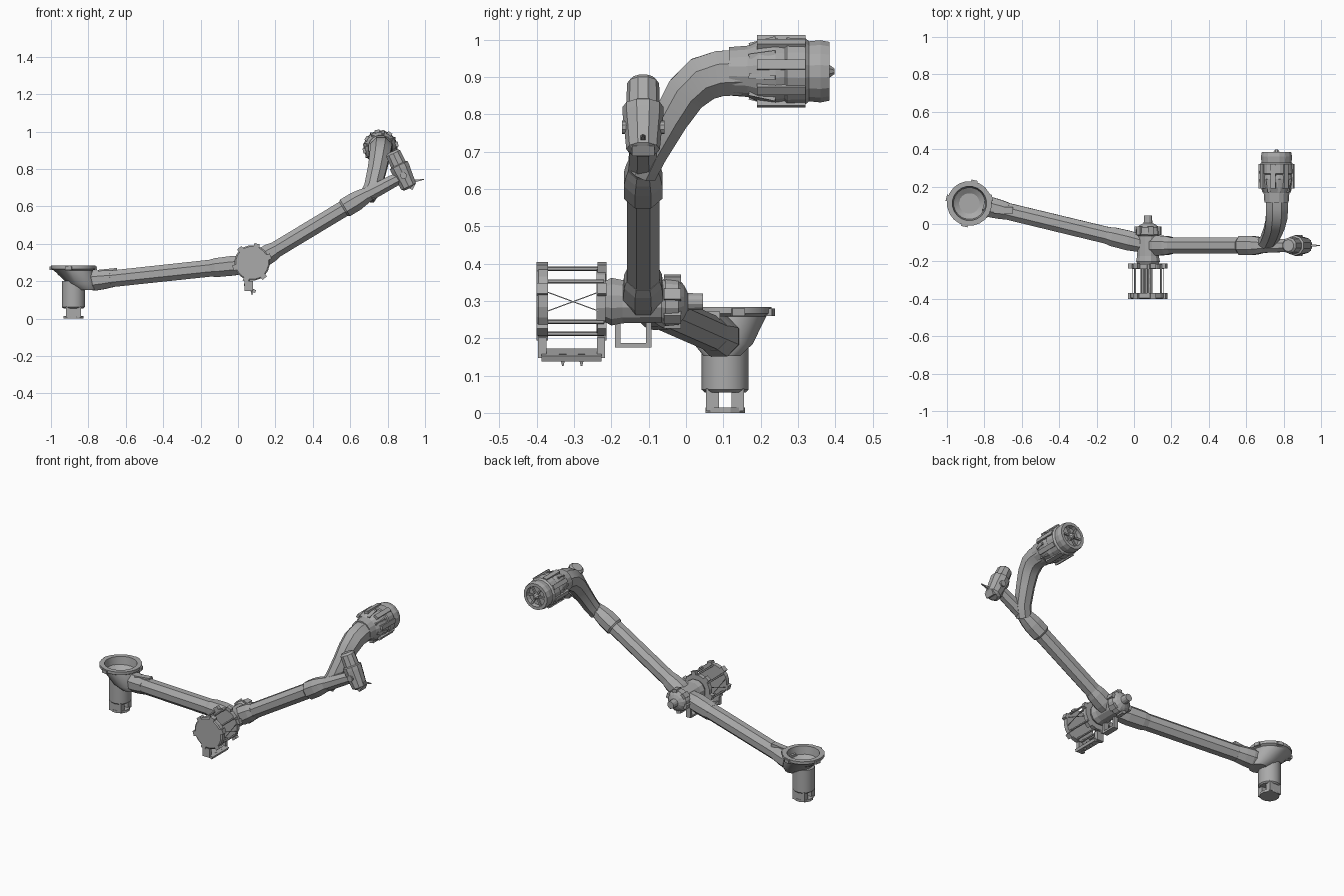
import bpy, bmesh, math
from mathutils import Vector, Matrix

if "Cube" in bpy.data.objects:
    bpy.data.objects.remove(bpy.data.objects["Cube"])

GREY = (0.4, 0.4, 0.4, 1)
grey = bpy.data.materials.new("machine grey")
grey.use_nodes = True
grey.diffuse_color = GREY
grey.node_tree.nodes["Principled BSDF"].inputs["Base Color"].default_value = GREY


def finish(name, bm, smooth=None):
    bmesh.ops.recalc_face_normals(bm, faces=bm.faces)
    mesh = bpy.data.meshes.new(name)
    bm.to_mesh(mesh)
    bm.free()
    mesh.materials.append(grey)
    ob = bpy.data.objects.new(name, mesh)
    bpy.context.collection.objects.link(ob)
    if smooth:
        bpy.ops.object.select_all(action="DESELECT")
        ob.select_set(True)
        bpy.context.view_layer.objects.active = ob
        bpy.ops.object.shade_smooth_by_angle(angle=math.radians(smooth))
    return ob


def loft(name, rings, sides=8, smooth=None):
    """Skin rings of (centre, axis, radius u, radius v) and cap both ends."""
    bm = bmesh.new()
    loops = []
    for centre, axis, ru, rv in rings:
        axis = Vector(axis).normalized()
        ref = Vector((1, 0, 0)) if abs(axis.x) < 0.8 else Vector((0, 1, 0))
        u = (ref - axis * ref.dot(axis)).normalized()
        v = axis.cross(u)
        loop = []
        for i in range(sides):
            a = math.tau * (i + 0.5) / sides
            loop.append(bm.verts.new(Vector(centre) + u * ru * math.cos(a) + v * rv * math.sin(a)))
        loops.append(loop)
    for a, b in zip(loops, loops[1:]):
        for i in range(sides):
            j = (i + 1) % sides
            bm.faces.new((a[i], a[j], b[j], b[i]))
    bm.faces.new(loops[0])
    bm.faces.new(loops[-1])
    return finish(name, bm, smooth)


def lathe(name, origin, axis, profile, sides=16, smooth=None):
    """Turn a profile of (distance, radius) about an axis."""
    d = Vector(axis).normalized()
    return loft(name, [(Vector(origin) + d * t, d, r, r) for t, r in profile], sides, smooth)


def bar(name, p, q, r1, r2=None, sides=8):
    p, q = Vector(p), Vector(q)
    return lathe(name, p, q - p, [(0, r1), ((q - p).length, r2 or r1)], sides)


def box(name, centre, size, axis="Y", angle=0):
    bm = bmesh.new()
    m = Matrix.Translation(centre) @ Matrix.Rotation(angle, 4, axis) @ Matrix.Diagonal((*size, 1))
    bmesh.ops.create_cube(bm, size=1, matrix=m)
    return finish(name, bm)


def around_y(centre, radius, angle, y):
    return Vector((centre[0] + radius * math.cos(angle), y, centre[1] + radius * math.sin(angle)))


UP, BACK = Vector((0, 0, 1)), Vector((0, 1, 0))

# Base: pierced foot, post and hollow cup leaning toward the first arm
bx, by = -0.88, 0.105
lathe("foot_plate", (bx, by, 0), UP, [(0, 0.055), (0.014, 0.055)], 12)
for s in (-1, 1):
    box("foot_cheek", (bx, by + s * 0.034, 0.035), (0.08, 0.034, 0.06))
lathe("base_post", (bx, by, 0), UP, [(0.055, 0.055), (0.062, 0.063), (0.2, 0.063)], 14, 35)
cup = [(-0.805, 0.096, 0.153, 0.05), (-0.83, 0.1, 0.185, 0.08), (bx, 0.11, 0.258, 0.106),
       (bx, 0.11, 0.266, 0.12), (bx, 0.11, 0.283, 0.12), (bx, 0.11, 0.283, 0.092),
       (bx, 0.11, 0.235, 0.085), (bx, 0.11, 0.215, 0.055)]
loft("base_cup", [((x, y, z), UP, r, r) for x, y, z, r in cup], 20, 30)
for a in (0.25, 1.35, 2.9, 4.5):
    box("cup_lug", (bx + 0.112 * math.cos(a), 0.11 + 0.112 * math.sin(a), 0.27),
        (0.03, 0.035, 0.02), "Z", a)

# First arm with its two sockets
a0, a1 = Vector((-0.80, 0.098, 0.200)), Vector((0.06, -0.11, 0.292))
d1 = a1 - a0
lathe("lower_arm", a0, d1, [(0, 0.048), (0.8, 0.049)], 8)
lathe("lower_arm_base_socket", a0, d1, [(0, 0.05), (0.04, 0.058), (0.085, 0.055), (0.13, 0.049)], 8)
lathe("lower_arm_elbow_socket", a0, d1, [(0.68, 0.049), (0.71, 0.055), (0.8, 0.057), (0.87, 0.05)], 8)
box("lower_arm_rib", a0.lerp(a1, 0.12) + Vector((0, 0, 0.045)), (0.1, 0.035, 0.02), "Y", -0.1)

# Elbow: turned body, end collar and shaft stub
ex, ez = 0.075, 0.298
lathe("elbow_body", (ex, 0, ez), BACK,
      [(-0.225, 0.052), (-0.2, 0.066), (-0.17, 0.06), (-0.065, 0.058), (-0.055, 0.068),
       (-0.02, 0.064), (-0.005, 0.045), (0.005, 0.024), (0.045, 0.022)], 12)
for k in range(6):
    a = k * math.tau / 6 + 0.3
    box("elbow_collar_lug", around_y((ex, ez), 0.062, a, -0.036), (0.018, 0.045, 0.03), "Y", -a)

# Cage in front of the elbow: two plates, rods, lugs and cross braces
lathe("cage_front_disc", (ex, 0, ez), BACK, [(-0.4, 0.088), (-0.395, 0.095), (-0.37, 0.095)], 20)
lathe("cage_rear_disc", (ex, 0, ez), BACK, [(-0.24, 0.088), (-0.215, 0.088)], 16)
for deg in (38, 90, 142, 218, 258, 282, 322):
    a = math.radians(deg)
    bar("cage_rod", around_y((ex, ez), 0.088, a, -0.38), around_y((ex, ez), 0.088, a, -0.22), 0.006, sides=5)
for deg in (20, 75, 130, 195, 250, 310):
    a = math.radians(deg)
    for y, depth in ((-0.385, 0.03), (-0.225, 0.025)):
        box("cage_lug", around_y((ex, ez), 0.095, a, y), (0.022, depth, 0.03), "Y", -a)
for s in (-1, 1):
    for flip in (-1, 1):
        bar("cage_brace", (ex + s * 0.085, -0.37, ez + flip * 0.025),
            (ex + s * 0.085, -0.235, ez - flip * 0.025), 0.002, sides=4)

# Shoe hung below the cage and open bracket below the elbow neck
for y in (-0.385, -0.228):
    box("shoe_hanger", (0.058, y, 0.175), (0.045, 0.022, 0.055))
box("shoe_plate", (0.066, -0.307, 0.155), (0.06, 0.16, 0.016), "Y", 0.35)
for y in (-0.33, -0.28):
    bar("shoe_tooth", (0.075, y, 0.158), (0.075, y, 0.126), 0.014, 0.003, 4)
for y in (-0.183, -0.1):
    box("bracket_leg", (0.05, y, 0.21), (0.03, 0.014, 0.07))
box("bracket_foot", (0.05, -0.145, 0.181), (0.035, 0.09, 0.012))

# Second arm with its sockets, and the straight link to the wrist
b0, b1 = Vector((0.08, -0.115, 0.295)), Vector((0.66, -0.115, 0.645))
d2 = b1 - b0
lathe("upper_arm", b0, d2, [(0, 0.047), (0.6, 0.047)], 8)
lathe("upper_arm_elbow_socket", b0, d2, [(0, 0.05), (0.05, 0.058), (0.11, 0.055), (0.14, 0.048)], 8)
lathe("upper_arm_wrist_socket", b0, d2,
      [(0.565, 0.047), (0.575, 0.056), (0.64, 0.056), (0.68, 0.05), (0.74, 0.036)], 8)
w = Vector((0.885, -0.115, 0.765))
bar("wrist_link", b1, w, 0.044, 0.034, 8)

# Wrist: tilted motor, band, cap, side pivot and pointer
tilt = Vector((-0.42, 0, 0.9))
lathe("wrist_motor", w, tilt, [(-0.075, 0.03), (-0.065, 0.045), (-0.01, 0.05), (0.04, 0.055),
                               (0.06, 0.055), (0.065, 0.045), (0.13, 0.043), (0.142, 0.032)], 10)
lathe("wrist_pivot", w, BACK, [(-0.057, 0.018), (0.057, 0.018)], 10)
box("wrist_bracket", (0.91, -0.115, 0.715), (0.065, 0.06, 0.03), "Y", 0.44)
bar("wrist_pointer", (0.91, -0.115, 0.73), (0.995, -0.115, 0.745), 0.014, 0.003, 4)

# Curved arm sweeping up and back
path = [(0.69, -0.115, 0.645, 0.045, 0.042), (0.72, -0.09, 0.70, 0.05, 0.046),
        (0.742, -0.04, 0.79, 0.053, 0.052), (0.755, 0.0, 0.855, 0.057, 0.06),
        (0.763, 0.045, 0.895, 0.062, 0.066), (0.765, 0.09, 0.909, 0.064, 0.066),
        (0.765, 0.15, 0.912, 0.064, 0.066)]
points = [Vector(p[:3]) for p in path]
sections = []
for i, p in enumerate(path):
    tangent = points[min(i + 1, len(path) - 1)] - points[max(i - 1, 0)]
    sections.append((points[i], tangent, p[3], p[4]))
loft("curved_arm", sections, 8, 35)

# Head: turned body with recessed end, clamp lugs, spokes and tip
hx, hz = 0.762, 0.915
lathe("head_body", (hx, 0, hz), BACK,
      [(0.115, 0.066), (0.165, 0.07), (0.195, 0.084), (0.24, 0.09), (0.265, 0.086), (0.27, 0.092),
       (0.32, 0.09), (0.33, 0.082), (0.36, 0.085), (0.385, 0.08), (0.385, 0.062), (0.362, 0.058)], 16)
for k in range(8):
    a = k * math.tau / 8 + 0.2
    box("head_lug", around_y((hx, hz), 0.084, a, 0.255), (0.024, 0.13, 0.026), "Y", -a)
    bar("head_fin", around_y((hx, hz), 0.07, a + 0.4, 0.17),
        around_y((hx, hz), 0.09, a + 0.4, 0.24), 0.01, 0.008, 4)
for k in range(6):
    a = k * math.tau / 6
    bar("head_spoke", (hx, 0.372, hz), around_y((hx, hz), 0.068, a, 0.376), 0.007, sides=4)
lathe("head_tip", (hx, 0, hz), BACK, [(0.355, 0.022), (0.385, 0.018), (0.398, 0.008)], 8)
